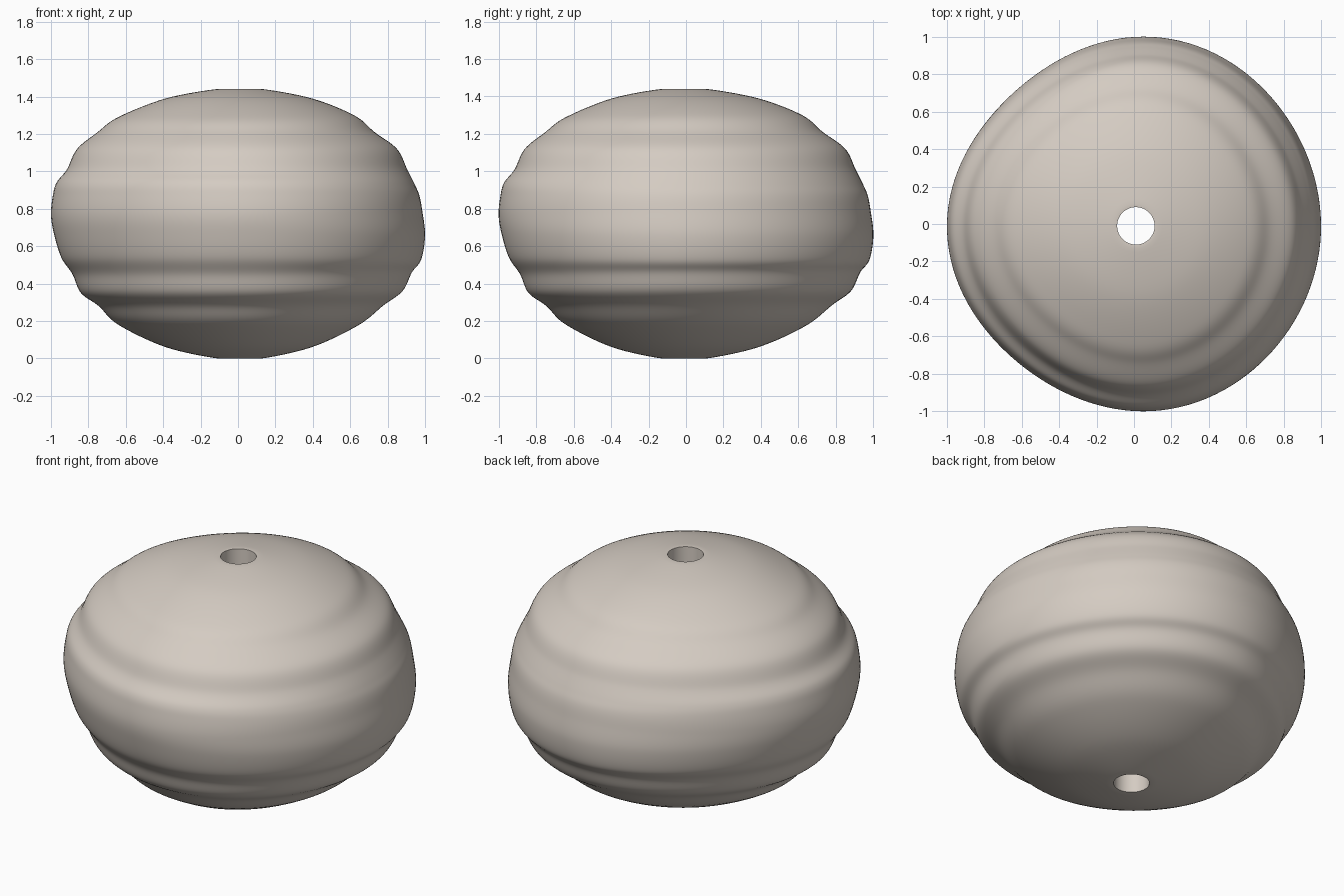
import bpy
import bmesh
from math import sin, cos, tau, pi

cube = bpy.data.objects.get("Cube")
if cube:
    bpy.data.objects.remove(cube, do_unlink=True)

SEGMENTS = 128
STEPS = 8
HEIGHT = 1.44
HOLE = 0.1
LIP = 0.02

# Rippled wall profiles (radius, height) on the two opposite sides
WALL_A = [(.12, 0), (.39, .06), (.64, .18), (.745, .28), (.84, .35), (.885, .45),
          (.945, .54), (.985, .67), (1, .77), (.99, .87), (.97, .94), (.915, 1.01),
          (.86, 1.12), (.75, 1.21), (.64, 1.29), (.39, 1.39), (.12, HEIGHT)]
WALL_B = [(.12, 0), (.39, .06), (.64, .175), (.78, .285), (.88, .36), (.93, .46),
          (.98, .53), (1, .66), (.985, .79), (.97, .87), (.945, .93), (.905, 1.01),
          (.85, 1.12), (.73, 1.21), (.62, 1.3), (.39, 1.39), (.12, HEIGHT)]


def spline(p0, p1, p2, p3, t):
    """Catmull-Rom interpolation of one number."""
    return p1 + t / 2 * (p2 - p0 + t * (2 * p0 - 5 * p1 + 4 * p2 - p3
                                        + t * (3 * (p1 - p2) + p3 - p0)))


def smooth_profile(points):
    """Smooth curve through the wall points, from lower lip to upper lip."""
    pts = [(HOLE, LIP)] + points + [(HOLE, HEIGHT - LIP)]
    padded = [pts[0]] + pts + [pts[-1]]
    curve = []
    for i in range(len(pts) - 1):
        for k in range(STEPS):
            r, z = (spline(*(p[axis] for p in padded[i:i + 4]), k / STEPS)
                    for axis in (0, 1))
            curve.append((max(r, HOLE), min(max(z, 0), HEIGHT)))
    return curve + [pts[-1]]


def outline(a):
    """Slightly uneven plan outline, fuller toward +x."""
    return (.992 + .008 * cos(4 * a) + .015 * (cos(a) - cos(3 * a))
            - .0035 * (sin(a) + sin(3 * a)))


def make_material(name, colour):
    mat = bpy.data.materials.new(name)
    mat.use_nodes = True
    mat.diffuse_color = colour
    mat.node_tree.nodes["Principled BSDF"].inputs["Base Color"].default_value = colour
    return mat


# Bead body: sweep the blended profile round the hole
side_a, side_b = smooth_profile(WALL_A), smooth_profile(WALL_B)
bm = bmesh.new()
rings = []
for s in range(SEGMENTS):
    a = tau * s / SEGMENTS
    blend = min(max(.5 + .75 * cos(a - pi / 4), 0), 1)
    ring = []
    for (ra, za), (rb, zb) in zip(side_a, side_b):
        r = ra + (rb - ra) * blend
        z = za + (zb - za) * blend
        weight = min(max((r - HOLE) / .5, 0), 1)
        r *= 1 + (outline(a) - 1) * weight
        shift = .01 * (1 - weight)
        ring.append(bm.verts.new((r * cos(a) + shift, r * sin(a) - shift, z)))
    rings.append(ring)

# Outer wall quads, with the closing quad forming the hole wall
for s, ring in enumerate(rings):
    after = rings[(s + 1) % SEGMENTS]
    for i in range(len(ring)):
        j = (i + 1) % len(ring)
        bm.faces.new((ring[i], after[i], after[j], ring[j]))
bmesh.ops.recalc_face_normals(bm, faces=bm.faces)

mesh = bpy.data.meshes.new("bead_body")
bm.to_mesh(mesh)
bm.free()
mesh.materials.append(make_material("warm_stone", (.66, .6, .54, 1)))
bead = bpy.data.objects.new("bead_body", mesh)
bpy.context.collection.objects.link(bead)

bpy.ops.object.select_all(action='DESELECT')
bead.select_set(True)
bpy.context.view_layer.objects.active = bead
bpy.ops.object.shade_smooth_by_angle()
